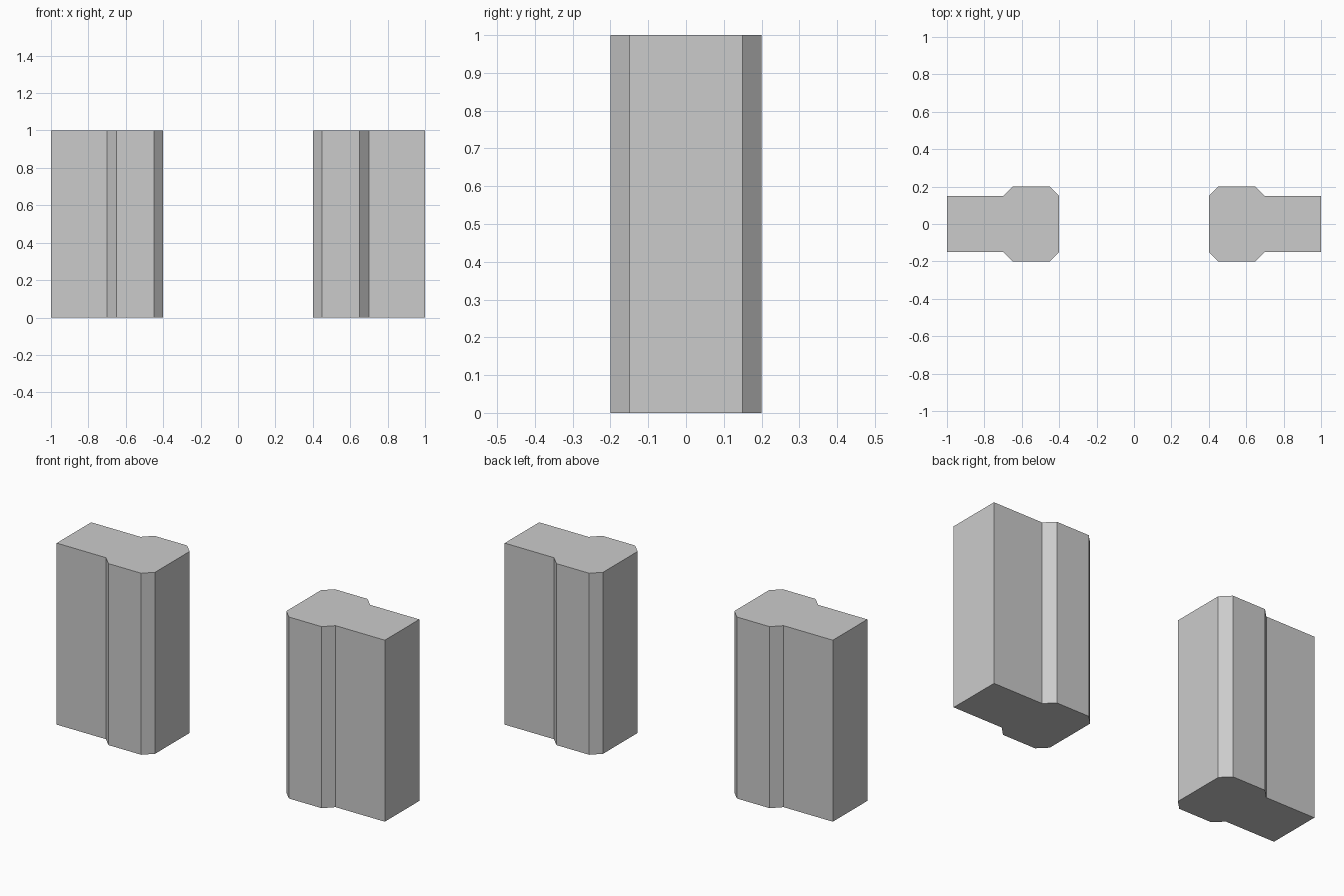
import bpy, bmesh

if "Cube" in bpy.data.objects:
    bpy.data.objects.remove(bpy.data.objects["Cube"])

HEIGHT = 1.0
# Half outline of the jamb (x, y), from the outer wall end to the opening
HALF = [(1.0, 0.15), (0.7, 0.15), (0.65, 0.2), (0.45, 0.2), (0.4, 0.15)]


def door_jamb(name, side):
    # Mirror the half outline front to back, then extrude it upwards
    outline = HALF + [(x, -y) for x, y in reversed(HALF)]
    bm = bmesh.new()
    base = bm.faces.new([bm.verts.new((side * x, y, 0)) for x, y in outline])
    top = bmesh.ops.extrude_face_region(bm, geom=[base], use_keep_orig=True)["geom"]
    verts = [g for g in top if isinstance(g, bmesh.types.BMVert)]
    bmesh.ops.translate(bm, verts=verts, vec=(0, 0, HEIGHT))
    bmesh.ops.recalc_face_normals(bm, faces=bm.faces)
    mesh = bpy.data.meshes.new(name)
    bm.to_mesh(mesh)
    bm.free()
    bpy.context.collection.objects.link(bpy.data.objects.new(name, mesh))


# Wall stub with chamfered frame on each side of the opening
for name, side in (("left_door_jamb", -1), ("right_door_jamb", 1)):
    door_jamb(name, side)
